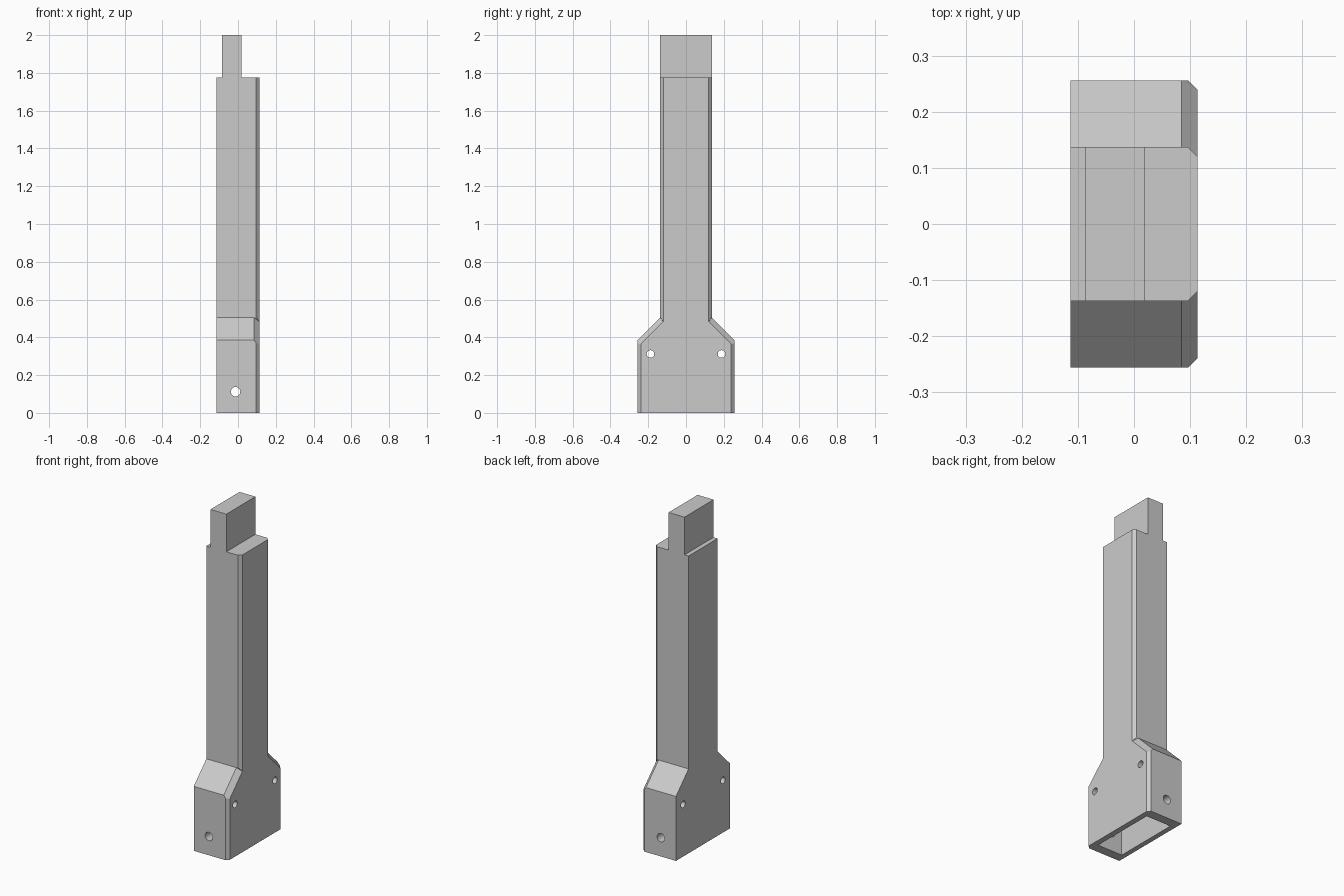
import bpy
import bmesh
import math
from mathutils import Matrix

cube = bpy.data.objects.get("Cube")
if cube:
    bpy.data.objects.remove(cube, do_unlink=True)

grey = bpy.data.materials.new("light grey")
grey.use_nodes = True
colour = (0.6, 0.6, 0.6, 1)
grey.diffuse_color = colour
grey.node_tree.nodes["Principled BSDF"].inputs["Base Color"].default_value = colour


def make_object(name, bm):
    bmesh.ops.recalc_face_normals(bm, faces=bm.faces)
    mesh = bpy.data.meshes.new(name)
    bm.to_mesh(mesh)
    bm.free()
    mesh.materials.append(grey)
    obj = bpy.data.objects.new(name, mesh)
    bpy.context.collection.objects.link(obj)
    return obj


def box(name, low, high):
    bm = bmesh.new()
    bmesh.ops.create_cube(bm, size=1)
    for v in bm.verts:
        v.co = [l + (h - l) * (c + 0.5) for l, h, c in zip(low, high, v.co)]
    return make_object(name, bm)


def rod(name, centre, radius, axis):
    bm = bmesh.new()
    turn = Matrix.Rotation(math.pi / 2, 4, "Y" if axis == "X" else "X")
    bmesh.ops.create_cone(bm, cap_ends=True, segments=32, radius1=radius,
                          radius2=radius, depth=1,
                          matrix=Matrix.Translation(centre) @ turn)
    return make_object(name, bm)


def cut(target, cutter):
    cutter.hide_render = True
    cutter.hide_viewport = True
    cutter.display_type = "WIRE"
    mod = target.modifiers.new(cutter.name, "BOOLEAN")
    mod.operation = "DIFFERENCE"
    mod.solver = "EXACT"
    mod.object = cutter


def mirrored(half):
    return half + [(x, -y, z) for x, y, z in reversed(half)]


# Body: half outline (x of bevel start, y, z), and the inset outline of its bevelled face
BACK, FACE = -0.113, 0.113
edge = [(0.096, 0.256, 0), (0.096, 0.256, 0.37), (0.085, 0.256, 0.385),
        (0.085, 0.137, 0.504), (0.096, 0.137, 0.506), (0.096, 0.137, 1.775)]
inset = [(FACE, 0.239, 0), (FACE, 0.239, 0.362), (FACE, 0.239, 0.364),
         (FACE, 0.12, 0.483), (FACE, 0.12, 0.485), (FACE, 0.12, 1.775)]
rear = [(BACK, y, z) for x, y, z in edge]

bm = bmesh.new()
rings = [[bm.verts.new(p) for p in mirrored(half)] for half in (rear, edge, inset)]
for a, b in zip(rings, rings[1:]):
    for i in range(len(a)):
        j = (i + 1) % len(a)
        bm.faces.new((a[i], a[j], b[j], b[i]))
bm.faces.new(rings[0])
bm.faces.new(rings[-1])
body = make_object("body", bm)

# Open socket in the base
cut(body, box("socket_cutter", (-0.083, -0.2, -0.1), (0.08, 0.2, 0.25)))

# Screw holes
cut(body, rod("cross_hole_cutter", (-0.013, 0, 0.112), 0.025, "Y"))
for side, y in (("left", 0.188), ("right", -0.188)):
    cut(body, rod(side + "_pin_hole_cutter", (0, y, 0.312), 0.02, "X"))

# Tongue on top
box("tongue", (-0.086, -0.137, 1.775), (0.019, 0.137, 2))
